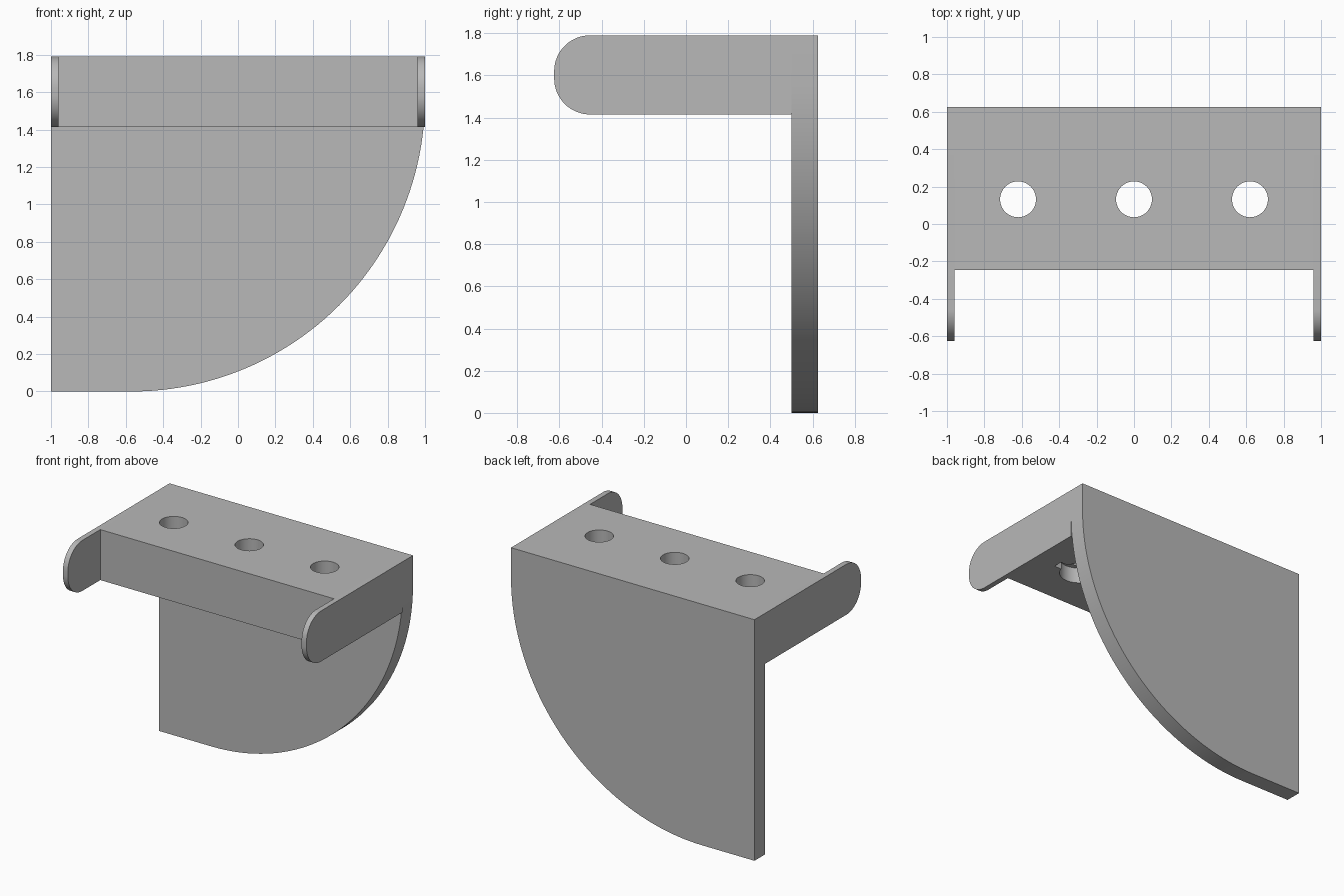
import bpy
import bmesh
from math import sin, cos, radians
from mathutils import Matrix

if "Cube" in bpy.data.objects:
    bpy.data.objects.remove(bpy.data.objects["Cube"], do_unlink=True)

TOP, BOTTOM = 1.79, 1.415
BACK, SEAM, FACE, TIP = 0.625, 0.5, -0.245, -0.625
FIN = 0.04

grey = bpy.data.materials.new("plain grey")
grey.use_nodes = True
grey.diffuse_color = (0.48, 0.48, 0.48, 1)
grey.node_tree.nodes["Principled BSDF"].inputs["Base Color"].default_value = grey.diffuse_color


def finish(name, bm):
    """Turn a bmesh into a named grey object."""
    bmesh.ops.recalc_face_normals(bm, faces=bm.faces)
    mesh = bpy.data.meshes.new(name)
    bm.to_mesh(mesh)
    bm.free()
    mesh.materials.append(grey)
    obj = bpy.data.objects.new(name, mesh)
    bpy.context.collection.objects.link(obj)
    return obj


def extrude(name, points, offset):
    """Extrude a closed outline along an offset."""
    bm = bmesh.new()
    face = bm.faces.new([bm.verts.new(p) for p in points])
    new = bmesh.ops.extrude_face_region(bm, geom=[face])["geom"]
    bmesh.ops.translate(bm, vec=offset, verts=[v for v in new if isinstance(v, bmesh.types.BMVert)])
    return finish(name, bm)


def box(name, lo, hi):
    x, y, z = lo
    X, Y, Z = hi
    return extrude(name, [(x, y, z), (X, y, z), (X, Y, z), (x, Y, z)], (0, 0, Z - z))


def cylinder(name, x, y, z0, z1, radius):
    bm = bmesh.new()
    bmesh.ops.create_cone(bm, cap_ends=True, segments=48, radius1=radius, radius2=radius,
                          depth=z1 - z0, matrix=Matrix.Translation((x, y, (z0 + z1) / 2)))
    return finish(name, bm)


def arc(cx, cz, radius, start, end, steps):
    angles = [radians(start + (end - start) * i / steps) for i in range(steps + 1)]
    return [(cx + radius * cos(a), cz + radius * sin(a)) for a in angles]


def smooth(obj):
    bpy.ops.object.select_all(action="DESELECT")
    obj.select_set(True)
    bpy.context.view_layer.objects.active = obj
    bpy.ops.object.shade_smooth_by_angle(angle=radians(30))


# Back plate with one large rounded lower corner
R = 1.57
outline = [(-1, TOP), (-1, 0)] + arc(1 - R, R, R, -90, 0, 48) + [(1, TOP)]
smooth(extrude("back_plate", [(x, SEAM, z) for x, z in outline], (0, BACK - SEAM, 0)))

# Side fins with rounded front ends
r = 0.17
nose = arc(TIP + r, TOP - r, r, 90, 180, 16) + arc(TIP + r, BOTTOM + r, r, 180, 270, 16)
profile = [(SEAM, TOP)] + nose + [(SEAM, BOTTOM)]
for name, x in (("right_fin", -1), ("left_fin", 1 - FIN)):
    smooth(extrude(name, [(x, y, z) for y, z in profile], (FIN, 0, 0)))

# Main block
block = box("main_block", (FIN - 1, FACE, BOTTOM), (1 - FIN, SEAM, TOP))

# Through holes, each with a notched recess underneath
HOLE_Y = 0.132
for x in (-0.62, 0, 0.62):
    cutters = [
        cylinder("hole_cutter", x, HOLE_Y, BOTTOM - 0.1, TOP + 0.1, 0.096),
        cylinder("recess_cutter", x, HOLE_Y, BOTTOM - 0.1, BOTTOM + 0.12, 0.137),
        box("notch_cutter", (x - 0.195, HOLE_Y - 0.035, BOTTOM - 0.08),
            (x + 0.195, HOLE_Y + 0.035, BOTTOM + 0.11)),
    ]
    for cutter in cutters:
        cutter.hide_render = True
        mod = block.modifiers.new("cut", "BOOLEAN")
        mod.operation = "DIFFERENCE"
        mod.solver = "EXACT"
        mod.object = cutter
        bpy.context.view_layer.objects.active = block
        bpy.ops.object.modifier_apply(modifier=mod.name)
        bpy.data.objects.remove(cutter, do_unlink=True)
smooth(block)
